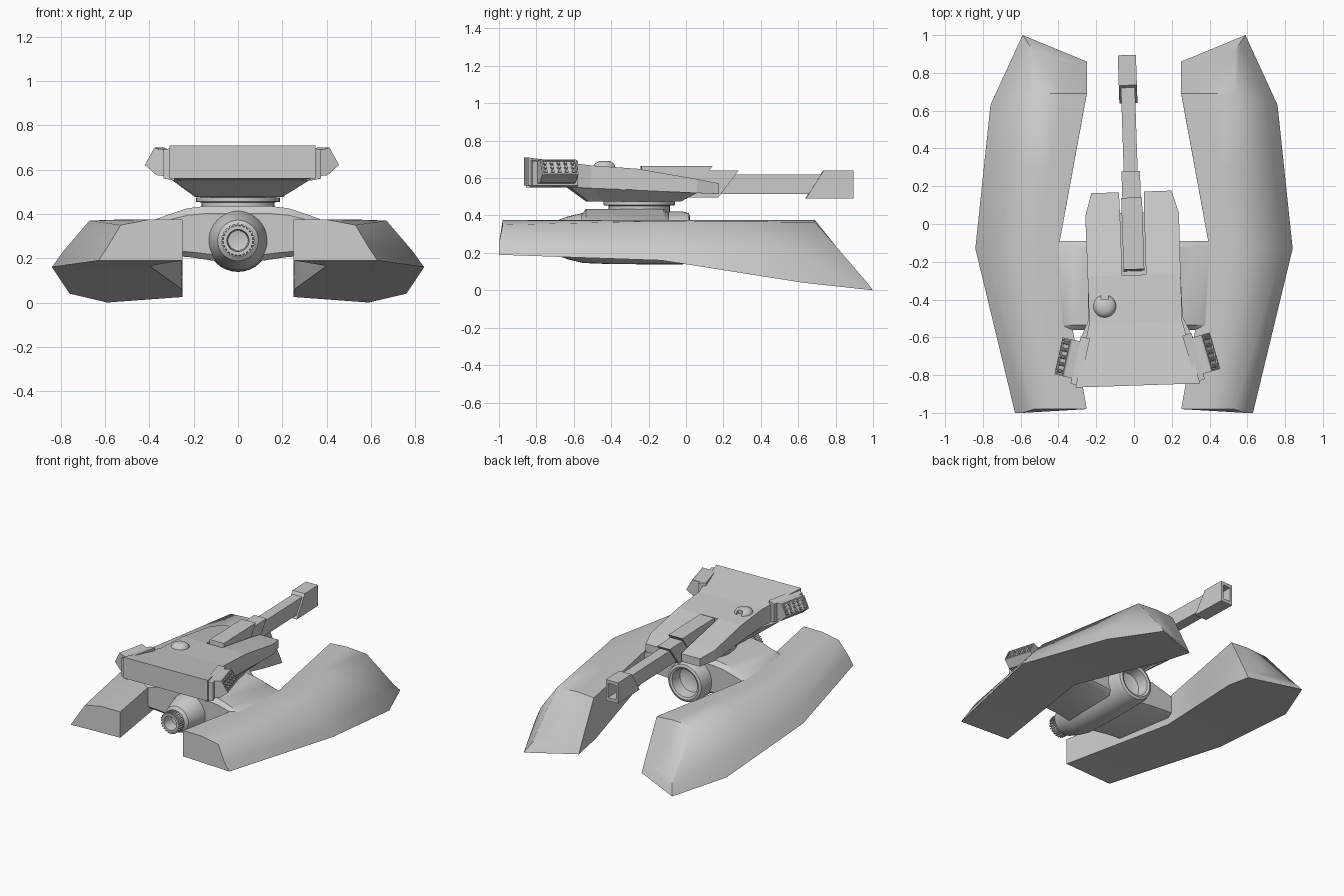
import bpy, bmesh, math
from mathutils import Matrix, Vector

if "Cube" in bpy.data.objects:
    bpy.data.objects.remove(bpy.data.objects["Cube"])

# The turret is turned slightly about its ring
PIVOT = Vector((0, -0.25, 0))
TURN = Matrix.Translation(PIVOT) @ Matrix.Rotation(math.radians(1.9), 4, 'Z') @ Matrix.Translation(-PIVOT)


def finish(bm, name, mirror=False, turret=False, smooth=None):
    bmesh.ops.recalc_face_normals(bm, faces=bm.faces)
    me = bpy.data.meshes.new(name)
    bm.to_mesh(me)
    bm.free()
    ob = bpy.data.objects.new(name, me)
    bpy.context.collection.objects.link(ob)
    if mirror:
        ob.modifiers.new("Mirror", 'MIRROR')
    if turret:
        ob.matrix_world = TURN
    if smooth:
        bpy.ops.object.select_all(action='DESELECT')
        ob.select_set(True)
        bpy.context.view_layer.objects.active = ob
        bpy.ops.object.shade_smooth_by_angle(angle=math.radians(smooth))
    return ob


def loft(name, rings, closed=False, **kw):
    bm = bmesh.new()
    vs = [[bm.verts.new(p) for p in r] for r in rings]
    n = len(vs[0])
    for a, b in zip(vs, vs[1:] + (vs[:1] if closed else [])):
        for i in range(n):
            j = (i + 1) % n
            bm.faces.new((a[i], a[j], b[j], b[i]))
    if not closed:
        bm.faces.new(vs[0])
        bm.faces.new(vs[-1])
    return finish(bm, name, **kw)


def lathe(name, profile, centre, axis, seg=32, **kw):
    """Spin (radius, height) pairs about the y or z axis."""
    bm = bmesh.new()
    rot = Matrix.Rotation(math.radians(-90), 4, 'X') if axis == 'Y' else Matrix()
    m = Matrix.Translation(centre) @ rot
    vs = [bm.verts.new(m @ Vector((r, 0, h))) for r, h in profile]
    es = [bm.edges.new(p) for p in zip(vs, vs[1:])]
    bmesh.ops.spin(bm, geom=vs + es, cent=centre, axis=rot @ Vector((0, 0, 1)),
                   angle=2 * math.pi, steps=seg, use_duplicate=False)
    bmesh.ops.remove_doubles(bm, verts=bm.verts, dist=1e-5)
    return finish(bm, name, **kw)


def side_plate(name, profile, w, **kw):
    """Extrude a (y, z) profile across x."""
    return loft(name, [[(x, y, z) for y, z in profile] for x in (-w, w)], **kw)


def cut(ob, cutter):
    cutter.hide_render = True
    cutter.hide_set(True)
    cutter.display_type = 'WIRE'
    b = ob.modifiers.new("Cut", 'BOOLEAN')
    b.operation, b.object, b.solver = 'DIFFERENCE', cutter, 'EXACT'


# Pontoons: inner bottom, inner top, crown, shoulder, skirt, outer bottom
rear = [(.25, -.98, .19), (.25, -.98, .375), (.40, -.98, .375), (.53, -.98, .35), (.59, -1, .25), (.63, -1, .19)]
mid = [(.40, -.13, .165), (.40, -.13, .365), (.52, -.13, .375), (.67, -.13, .37), (.79, -.13, .23), (.84, -.13, .16)]
fore = [(.255, .66, .06), (.25, .69, .365), (.38, .69, .375), (.54, .69, .365), (.70, .65, .16), (.76, .63, .04)]
nose = [(.25, .86, .025), (.25, .83, .09), (.38, .86, .12), (.53, .91, .10), (.565, .965, .045), (.59, 1.0, 0)]
half = [tuple((p + q) / 2 for p, q in zip(a, b)) for a, b in zip(mid, fore)]
loft("pontoon", [rear, mid, half, fore, nose], mirror=True, smooth=50)

# Arched hull bridging the pontoons
arch = [(0, .435), (.15, .435), (.23, .425), (.32, .395), (.40, .365), (.50, .33), (.50, .22), (.36, .215), (.22, .205), (.12, .19), (0, .18)]
arch += [(-x, z) for x, z in arch[-2:0:-1]]
hull = loft("cross_hull", [[(x * k, y, .3 + (z - .3) * s) for x, z in arch]
                           for y, s, k in ((-.56, .75, 1), (-.535, 1, 1), (-.12, 1, 1), (-.09, .8, 1))], smooth=35)

# Central engine with intake at one end and nozzle at the other
lathe("engine_pod", [(0, -.68), (.045, -.69), (.05, -.77), (.066, -.77), (.07, -.71), (.092, -.695), (.115, -.63),
                     (.134, -.55), (.14, -.40), (.142, -.02), (.132, .015), (.115, .022), (.1, .015), (.09, -.06), (0, -.10)],
      (0, 0, .28), 'Y', smooth=35)
bm = bmesh.new()
for i in range(24):
    m = (Matrix.Translation((0, -.743, .28)) @ Matrix.Rotation(i * math.tau / 24, 4, 'Y')
         @ Matrix.Translation((0, 0, .068)) @ Matrix.Diagonal((.010, .05, .016, 1)))
    bmesh.ops.create_cube(bm, size=1, matrix=m)
finish(bm, "nozzle_teeth")

# Turret ring
lathe("turret_ring", [(0, .40), (.165, .40), (.165, .452), (.19, .455), (.19, .474), (.16, .476), (.16, .49), (0, .49)],
      (0, -.25, 0), 'Z', smooth=30)

# Turret lower bowl
bowl_top = [(-.31, -.63, .552), (.31, -.63, .552), (.25, -.50, .545), (.24, .06, .525), (-.24, .06, .525), (-.25, -.50, .545)]
bowl_low = [(-.19, -.53, .476), (.19, -.53, .476), (.20, -.45, .476), (.16, -.03, .476), (-.16, -.03, .476), (-.20, -.45, .476)]
loft("turret_bowl", [bowl_low, bowl_top], turret=True)

# Turret deck and the two cheeks either side of the gun: y, inner x, outer x, bottom z, top z
def box_ring(y, a, b, lo, hi):
    return [(a, y, lo), (b, y, lo), (b, y, hi), (a, y, hi)]

loft("turret_deck", [box_ring(y, -w, w, lo, hi) for y, w, lo, hi in
                     ((-.855, .33, .56, .71), (-.52, .246, .543, .668), (-.27, .246, .535, .65))], turret=True)
loft("turret_cheek", [box_ring(*s) for s in ((-.27, .063, .246, .535, .65), (.05, .064, .248, .52, .595),
                                            (.17, .066, .212, .515, .572))], mirror=True, turret=True)

# Gun: mantlet, sleeve, barrel and hollow muzzle
side_plate("gun_mantlet", [(-.25, .52), (-.24, .665), (.14, .665), (.04, .52)], .055, turret=True)
side_plate("gun_sleeve", [(-.05, .495), (.06, .64), (.28, .64), (.17, .495)], .049, turret=True)
side_plate("gun_barrel", [(.1, .515), (.1, .62), (.75, .62), (.75, .515)], .037, turret=True)
muzzle = side_plate("gun_muzzle", [(.64, .492), (.735, .64), (.895, .64), (.895, .492)], .048, turret=True)
cut(muzzle, side_plate("muzzle_cutter", [(.80, .515), (.80, .617), (.95, .617), (.95, .515)], .03, turret=True))

# Notched hatch dome
dome = lathe("hatch_dome", [(0, .64), (.06, .64), (.06, .665), (.05, .68), (.03, .69), (0, .692)],
             (-.155, -.435, 0), 'Z', smooth=40)
cut(dome, loft("hatch_cutter", [[(-.155 - .022, -.34, z), (-.155 + .022, -.34, z), (-.155 + .02, -.40, z),
                                 (-.155 - .02, -.40, z)] for z in (.6, .75)]))

# Rocket launchers on the flared rear sides; local frame = along, outward, up
d = Vector((-.246, .969, 0))
n = Vector((.969, .246, 0))
base = Vector((.296, -.72, 0))

def at(s, u, z):
    return base + d * s + n * u + Vector((0, 0, z))

prof = [(-.02, .565), (.07, .575), (.115, .615), (.07, .695), (-.02, .685)]
loft("launcher_box", [[at(s, u, z) for u, z in prof] for s in (-.095, .105)], mirror=True, turret=True)
mount = [(-.02, .55), (.03, .56), (.03, .69), (-.02, .70)]
loft("launcher_mount", [[at(s, u, z) for u, z in mount] for s in (-.125, .13)], mirror=True, turret=True)

# Rocket tubes and the frame on the slanted launcher face
a, b = (.115, .615), (.07, .695)
nrm = (n * (b[1] - a[1]) + Vector((0, 0, a[0] - b[0]))).normalized()
rot = nrm.to_track_quat('Z', 'Y').to_matrix().to_4x4()
bm = bmesh.new()
for i in range(5):
    for j in range(3):
        t = (j + .5) / 3 * .84 + .08
        p = at(-.072 + i * .0385, a[0] + (b[0] - a[0]) * t, a[1] + (b[1] - a[1]) * t)
        bmesh.ops.create_cone(bm, cap_ends=True, segments=8, radius1=.0125, radius2=.008, depth=.024,
                              matrix=Matrix.Translation(p) @ rot)
finish(bm, "rocket_tubes", mirror=True, turret=True)
corners = [(-.095, 0), (.105, 0), (.105, 1), (-.095, 1)]
rings = []
for s, t in corners:
    ds, dt = (.008 if s < 0 else -.008), (.09 if t == 0 else -.09)
    outer = at(s, a[0] + (b[0] - a[0]) * t, a[1] + (b[1] - a[1]) * t)
    t += dt
    inner = at(s + ds, a[0] + (b[0] - a[0]) * t, a[1] + (b[1] - a[1]) * t)
    rings.append([outer - nrm * .004, outer + nrm * .01, inner + nrm * .01, inner - nrm * .004])
loft("launcher_frame", rings, closed=True, mirror=True, turret=True)
